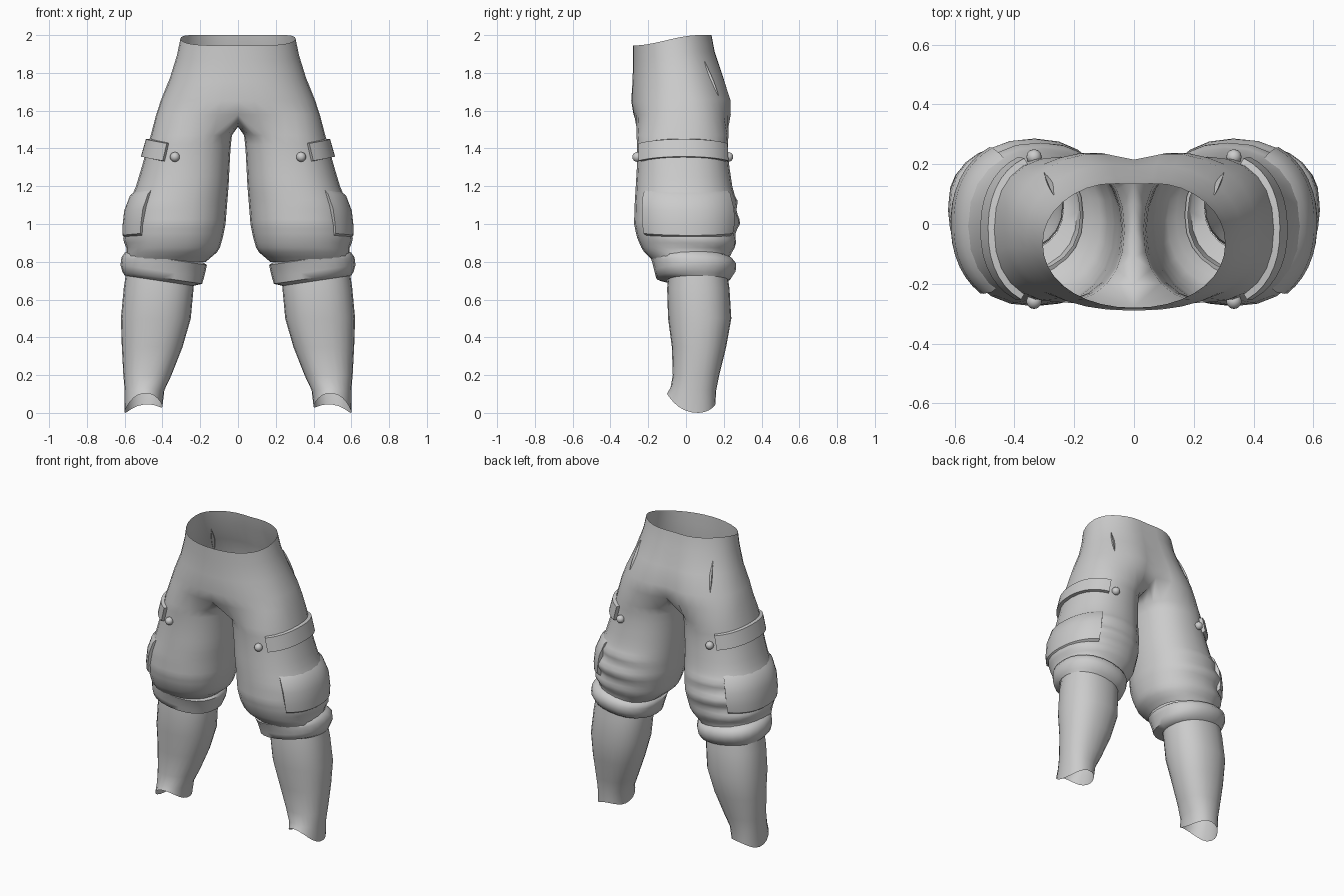
import bpy, bmesh, math
from mathutils import Vector, Matrix

if "Cube" in bpy.data.objects:
    bpy.data.objects.remove(bpy.data.objects["Cube"])

N = 24
# leg profiles: z, inner x, outer x, front y, back y
THIGH = [(1.47, .032, .462, -.262, .225), (1.40, .04, .482, -.258, .22),
         (1.30, .045, .51, -.26, .23), (1.20, .05, .54, -.266, .245),
         (1.10, .058, .582, -.272, .272), (1.00, .066, .60, -.275, .28),
         (.93, .08, .60, -.26, .265), (.86, .10, .597, -.23, .25),
         (.80, .17, .59, -.17, .23)]
CUFF = [(.825, .18, .585, -.16, .22), (.815, .165, .60, -.185, .245),
        (.79, .17, .617, -.177, .265), (.75, .18, .622, -.167, .263),
        (.715, .19, .612, -.158, .24), (.70, .235, .60, -.10, .22)]
CALF = [(.76, .24, .59, -.09, .215), (.66, .235, .605, -.10, .23),
        (.50, .25, .62, -.095, .24), (.35, .293, .615, -.075, .213),
        (.20, .352, .607, -.07, .176), (.12, .39, .60, -.082, .16),
        (.05, .40, .60, -.10, .155)]
# hip profiles: z, half width, front y, back y, back dip, squareness
HIPS = [(2.0, .305, -.28, .148, .015, 2.1), (1.91, .322, -.28, .165, .015, 2.1),
        (1.78, .36, -.283, .21, .02, 2.15), (1.66, .407, -.29, .25, .035, 2.3),
        (1.58, .433, -.278, .25, .04, 2.5)]


def spow(v, n):
    return math.copysign(abs(v) ** (2 / n), v)


def row_at(rows, z):
    for a, b in zip(rows, rows[1:]):
        if z >= b[0] or b is rows[-1]:
            f = min(1, max(0, (a[0] - z) / (a[0] - b[0])))
            return [p + (q - p) * f for p, q in zip(a, b)]


def leg_point(row, deg, off=0.0, tilt=0.0, ripple=0.0):
    """Angle 0 faces front, 90 faces outward."""
    z, xi, xo, yf, yb = row
    a = math.radians(deg)
    s, c = spow(math.sin(a), 2.25), spow(math.cos(a), 2.25)
    out = max(0, math.cos(a - math.radians(130))) if ripple else 0
    off += ripple * out * math.sin((z - .8) * 52 + a)
    x = (xi + xo) / 2 + ((xo - xi) / 2 + off) * s
    y = (yf + yb) / 2 - ((yb - yf) / 2 + off) * c
    return Vector((x, y, z + tilt * (x - (xi + xo) / 2)))


def hip_point(row, deg, off=0.0):
    z, rx, yf, yb, dip, n = row
    a = math.radians(deg)
    x = (rx + off) * max(0, spow(math.sin(a), n)) if 0 < deg < 180 else 0
    y = (yf + yb) / 2 - ((yb - yf) / 2 + off) * spow(math.cos(a), n)
    if deg > 90:
        y -= dip * math.exp(-(x / .09) ** 2)
    f = min(1, max(0, (y + .28) / .35))
    z -= .055 * (1 - f * f * (3 - 2 * f)) * max(0, (z - 1.6) / .4)
    return Vector((x, y, z))


def finish(name, bm, angle=50):
    bmesh.ops.recalc_face_normals(bm, faces=bm.faces)
    me = bpy.data.meshes.new(name)
    bm.to_mesh(me)
    bm.free()
    ob = bpy.data.objects.new(name, me)
    bpy.context.collection.objects.link(ob)
    mod = ob.modifiers.new("mirror", 'MIRROR')
    mod.use_clip = True
    bpy.ops.object.select_all(action='DESELECT')
    ob.select_set(True)
    bpy.context.view_layer.objects.active = ob
    bpy.ops.object.shade_smooth_by_angle(angle=math.radians(angle))
    return ob


def loft(bm, rings, closed=True):
    rings = [[p if isinstance(p, bmesh.types.BMVert) else bm.verts.new(p) for p in r] for r in rings]
    for r, q in zip(rings, rings[1:]):
        m = len(r)
        for i in range(m if closed else m - 1):
            j = (i + 1) % m
            bm.faces.new((r[i], r[j], q[j], q[i]))
    return rings


ANG = [-45 + 15 * i for i in range(N)]

# trousers: hips joined to puffed thighs through a crotch seam
bm = bmesh.new()
hips = loft(bm, [[hip_point(r, 10 * i) for i in range(19)] for r in HIPS], False)
seam = [bm.verts.new((0, y, z)) for y, z in
        ((.15, 1.54), (.07, 1.522), (-.02, 1.515), (-.11, 1.518), (-.2, 1.535))]
levels = [1.47, 1.42, 1.36, 1.3, 1.25] + [1.2 - .025 * i for i in range(17)]
legs = [[leg_point(row_at(THIGH, z), a, 0, 0, .011 if z < 1.15 else 0) for a in ANG]
        for z in levels]
loft(bm, [hips[-1] + seam] + legs)
finish("trousers", bm, 60)

# rolled cuff under the knee, higher on the outside
bm = bmesh.new()
loft(bm, [[leg_point(r, a, 0, .15, 0) for a in ANG] for r in CUFF])
finish("knee_cuff", bm, 60)

# calf with wavy hem
bm = bmesh.new()
rings = [[leg_point(r, a) for a in ANG] for r in CALF]
for p, d in zip(rings[-1], ANG):
    a = math.radians(d)
    p.z = .046 + .03 * math.cos(a) - .015 * math.sin(a) + .0275 * math.cos(2 * a)
for p, q in zip(rings[-2], rings[-1]):
    p.z = max(p.z, q.z + .03)
loft(bm, rings)
finish("calf", bm, 60)


def patch(name, a0, a1, bands, bow=0.0, steps=14):
    """Raised strip wrapped round the thigh; bands are (z, offset)."""
    bm = bmesh.new()
    rings = []
    for k in range(steps + 1):
        f = k / steps
        end = k in (0, steps)
        lift = bow * math.sin(math.pi * f)
        rings.append([leg_point(row_at(THIGH, z + lift), a0 + (a1 - a0) * f, o)
                      for z, o in bands])
    rings = [[Vector((p.x, p.y, p.z)) for p in r] for r in rings]
    vs = loft(bm, rings, False)
    for e in (vs[0], vs[-1]):
        bm.faces.new(e)
    return finish(name, bm, 40)


# thigh strap and side pocket
patch("thigh_strap", 28, 155,
      [(1.43, -.01), (1.427, .02), (1.335, .02), (1.33, -.01)], .022)
patch("side_pocket", 38, 150,
      [(1.19, -.012), (1.16, .012), (1.08, .016), (1.0, .012), (.95, .013), (.93, -.012)], -.01)

# strap buttons, front and back
bm = bmesh.new()
for deg in (14, 166):
    p = leg_point(row_at(THIGH, 1.355), deg, .006)
    bmesh.ops.create_uvsphere(bm, u_segments=12, v_segments=8, radius=.026,
                              matrix=Matrix.Translation(p))
finish("strap_button", bm, 60)

# thin pleat on the back of each hip
bm = bmesh.new()
rings = []
for k in range(7):
    f = k / 6
    row = row_at(HIPS, 1.86 - .18 * f)
    w = .1 + 2.2 * math.sin(math.pi * f)
    rings.append([hip_point(row, 128 + 6 * f - w, -.004), hip_point(row, 128 + 6 * f, .003 + .004 * w),
                  hip_point(row, 128 + 6 * f + w, -.004)])
loft(bm, rings, False)
finish("hip_pleat", bm, 30)
